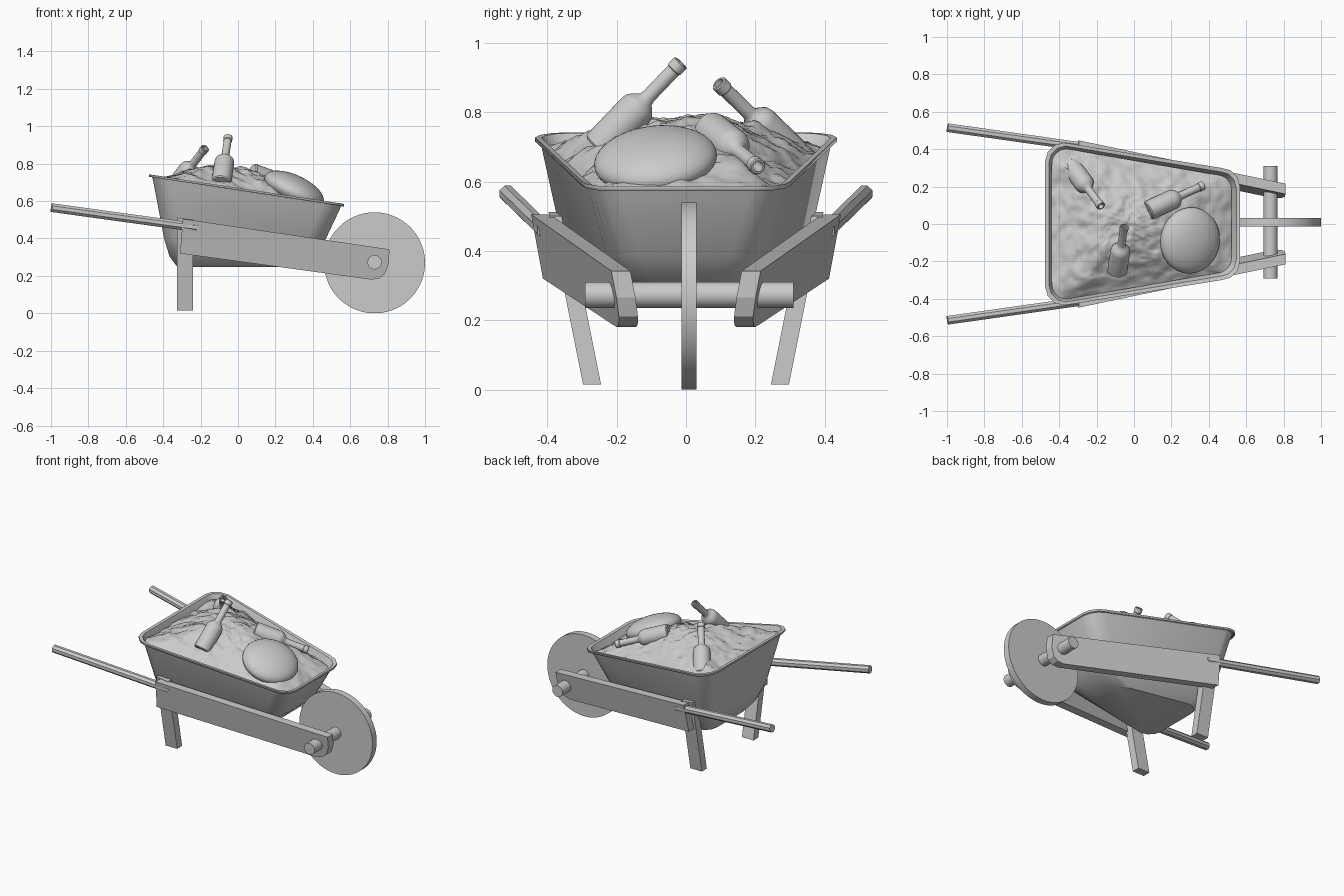
import bpy, bmesh, math
from mathutils import Vector, Matrix, noise

if "Cube" in bpy.data.objects:
    bpy.data.objects.remove(bpy.data.objects["Cube"])


def make(name, verts, faces, smooth=None):
    bm = bmesh.new()
    vs = [bm.verts.new(v) for v in verts]
    for f in faces:
        bm.faces.new([vs[i] for i in f])
    bmesh.ops.recalc_face_normals(bm, faces=bm.faces)
    me = bpy.data.meshes.new(name)
    bm.to_mesh(me)
    bm.free()
    ob = bpy.data.objects.new(name, me)
    bpy.context.collection.objects.link(ob)
    if smooth is not None:
        bpy.ops.object.select_all(action='DESELECT')
        bpy.context.view_layer.objects.active = ob
        ob.select_set(True)
        bpy.ops.object.shade_smooth_by_angle(angle=math.radians(smooth))
    return ob


def bridge(rings, n):
    return [(r * n + i, r * n + (i + 1) % n, (r + 1) * n + (i + 1) % n, (r + 1) * n + i)
            for r in range(rings - 1) for i in range(n)]


def lathe(name, profile, a, b, n, smooth=40):
    # profile of (radius, distance along the axis a -> b), capped at both ends
    a, b = Vector(a), Vector(b)
    q = (b - a).to_track_quat('Z', 'Y')
    verts = [a + q @ Vector((r * math.cos(math.tau * (i + .5) / n),
                             r * math.sin(math.tau * (i + .5) / n), h))
             for r, h in profile for i in range(n)]
    k = len(profile)
    faces = bridge(k, n) + [tuple(range(n)), tuple(range((k - 1) * n, k * n))]
    return make(name, verts, faces, smooth)


def rod(name, a, b, r, n):
    return lathe(name, [(r, 0), (r, (Vector(b) - Vector(a)).length)], a, b, n)


def slab(name, outline, y_outer, thick, side):
    # x-z outline given thickness along y, leaning as y_outer says
    n = len(outline)
    verts = [(x, side * (y_outer(x, z) - t), z) for t in (0, thick) for x, z in outline]
    return make(name, verts, bridge(2, n) + [tuple(range(n)), tuple(range(n, 2 * n))])


def tray_ring(x0, x1, w0, w1, r, z0, z1, seg=3):
    # rounded trapezoid, rear x0 / half width w0, front x1 / half width w1
    pts = []
    for cx, cy, start in ((x1 - r, w1 - r, 0), (x0 + r, w0 - r, 90),
                          (x0 + r, -w0 + r, 180), (x1 - r, -w1 + r, 270)):
        for k in range(seg + 1):
            t = math.radians(start + 90 * k / seg)
            x = cx + r * math.cos(t)
            pts.append(Vector((x, cy + r * math.sin(t), z0 + (z1 - z0) * (x - x0) / (x1 - x0))))
    return pts


def resample(pts, n):
    lens = [(pts[(i + 1) % len(pts)] - p).length for i, p in enumerate(pts)]
    total, out, i, acc = sum(lens), [], 0, 0
    for k in range(n):
        d = total * k / n
        while d > acc + lens[i]:
            acc += lens[i]
            i += 1
        out.append(pts[i].lerp(pts[(i + 1) % len(pts)], (d - acc) / lens[i]))
    return out


# tray with a folded lip
rings = [tray_ring(*a) for a in (
    (-.475, .567, .435, .30, .10, .730, .572),
    (-.475, .567, .435, .30, .10, .742, .585),
    (-.455, .547, .417, .28, .09, .740, .583),
    (-.445, .535, .407, .27, .09, .715, .560),
    (-.385, .455, .340, .22, .09, .400, .390),
    (-.358, .370, .285, .18, .09, .310, .310),
    (-.320, .230, .220, .14, .08, .257, .257))]
n = len(rings[0])
faces = bridge(len(rings), n) + [tuple(range((len(rings) - 1) * n, len(rings) * n))]
tray = make("tray", [p for r in rings for p in r], faces, 35)
mod = tray.modifiers.new("thickness", 'SOLIDIFY')
mod.thickness = .01
mod.offset = -1

# heap of soil
edge = resample(tray_ring(-.44, .522, .402, .263, .08, .70, .545, 6), 128)
R, verts = 44, []
for j in range(R + 1):
    t = max(j / R, .004)
    for p in edge:
        x, y = -.03 + (p.x + .03) * t, p.y * t
        v = Vector((x, y, 0))
        bump = .018 * noise.noise(v * 8) + .012 * noise.noise(v * 22) + .005 * noise.noise(v * 55)
        z = .70 - .161 * (x + .44) + .155 * (1 - t ** 1.5)
        verts.append((x, y, z + bump))
faces = bridge(R + 1, 128) + [tuple(range(128))]
make("soil_heap", verts, faces, 40)

# smooth boulder
bm = bmesh.new()
bmesh.ops.create_uvsphere(bm, u_segments=40, v_segments=24, radius=1)
bm.transform(Matrix.Translation((.30, -.088, .662)) @ Matrix.Rotation(math.radians(25), 4, 'Y')
             @ Matrix.Rotation(math.radians(6), 4, 'X') @ Matrix.Diagonal((.172, .178, .075, 1)))
for f in bm.faces:
    f.smooth = True
me = bpy.data.meshes.new("boulder")
bm.to_mesh(me)
bm.free()
bpy.context.collection.objects.link(bpy.data.objects.new("boulder", me))

# three bottles with open mouths
bottle = [(.047, 0), (.053, .006), (.053, .155), (.049, .172), (.036, .187), (.024, .197),
          (.021, .21), (.021, .315), (.024, .318), (.024, .343), (.021, .346),
          (.015, .346), (.014, .27)]
for i, (a, b) in enumerate((((-.09, -.252, .695), (-.052, -.013, .945)),
                            ((-.338, .312, .67), (-.18, .10, .878)),
                            ((.073, .07, .75), (.365, .205, .645)))):
    lathe(f"bottle_{i + 1}", bottle, a, b, 24)

# side beams, legs and handles
beam = [(-.295, .505), (.81, .342), (.806, .265), (.785, .21), (.755, .187),
        (.715, .18), (-.31, .32)]
leg = [(-.325, .015), (-.24, .015), (-.24, .50), (-.325, .512)]
for s, tag in ((1, "left"), (-1, "right")):
    slab(f"beam_{tag}", beam,
         lambda x, z: .445 - .21 * (x + .29) + .2 * (z - .50 + .15 * (x + .29)), .055, s)
    slab(f"leg_{tag}", leg, lambda x, z: .297 + .2 * (z - .015), .052, s)
    rod(f"handle_{tag}", (-.997, s * .515, .565), (-.22, s * .405, .458), .025, 8)

# wheel and axle
rod("wheel", (.73, -.013, .27), (.73, .031, .27), .27, 64)
rod("axle", (.73, -.292, .273), (.73, .31, .273), .038, 24)
